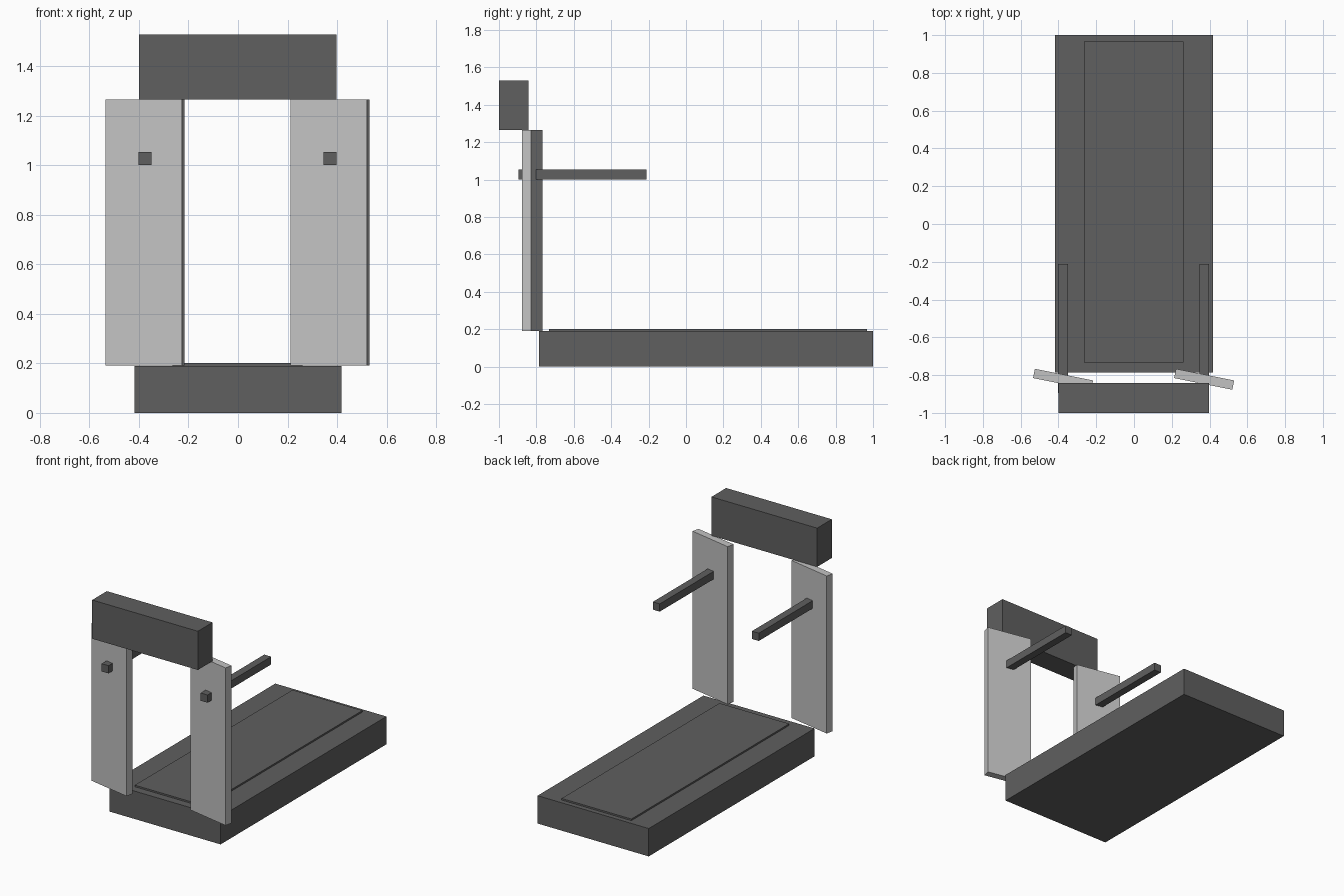
import bpy
import math

cube = bpy.data.objects.get("Cube")
if cube:
    bpy.data.objects.remove(cube, do_unlink=True)


def make_material(name, value):
    mat = bpy.data.materials.new(name)
    mat.use_nodes = True
    colour = (value, value, value, 1.0)
    mat.diffuse_color = colour
    mat.node_tree.nodes["Principled BSDF"].inputs["Base Color"].default_value = colour
    return mat


dark_grey = make_material("dark grey", 0.115)
light_grey = make_material("light grey", 0.54)


def box(name, centre, size, mat, turn=0.0):
    """Box of a given centre and size, turned about the vertical axis."""
    bpy.ops.mesh.primitive_cube_add(size=1, location=centre)
    obj = bpy.context.object
    obj.name = name
    obj.scale = size
    bpy.ops.object.transform_apply(location=False, rotation=False, scale=True)
    obj.rotation_euler.z = turn
    obj.data.materials.append(mat)
    return obj


# Running deck with the slightly raised belt
box("deck", (0, 0.107, 0.095), (0.838, 1.786, 0.19), dark_grey)
box("belt", (-0.002, 0.117, 0.195), (0.526, 1.7, 0.012), dark_grey)

# Console block above the uprights
box("console", (-0.001, -0.921, 1.397), (0.797, 0.158, 0.264), dark_grey)

# Upright panels, both turned the same way, with a handrail through each
for side, sign in (("left", 1), ("right", -1)):
    box(side + "_upright", (sign * 0.3735 - 0.002, -0.822, 0.728),
        (0.314, 0.05, 1.074), light_grey, math.radians(-11.3))
    box(side + "_handrail", (sign * 0.3735 - 0.002, -0.553, 1.028),
        (0.052, 0.685, 0.053), dark_grey)
